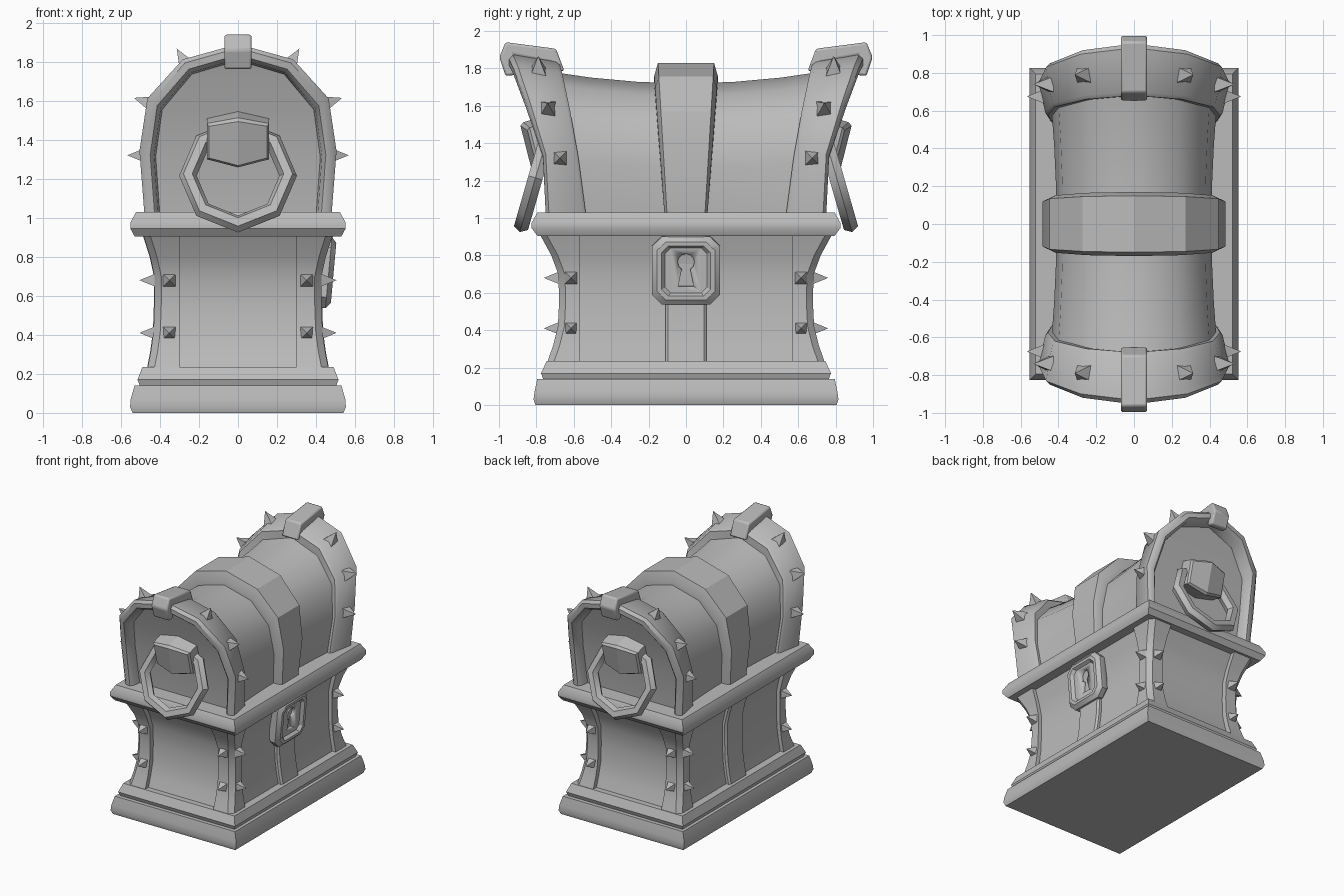
import bpy, bmesh
from math import pi, sin, cos, radians
from mathutils import Matrix, Vector

if "Cube" in bpy.data.objects:
    bpy.data.objects.remove(bpy.data.objects["Cube"])

grey = bpy.data.materials.new("plain_grey")
grey.use_nodes = True
grey.diffuse_color = (0.5, 0.5, 0.5, 1)
grey.node_tree.nodes["Principled BSDF"].inputs["Base Color"].default_value = (0.5, 0.5, 0.5, 1)


def finish(name, bm, matrix=None, angle=32, bevel=0):
    """Turn a bmesh into a shaded, coloured object."""
    if matrix:
        bm.transform(matrix)
    bmesh.ops.recalc_face_normals(bm, faces=bm.faces[:])
    mesh = bpy.data.meshes.new(name)
    bm.to_mesh(mesh)
    bm.free()
    mesh.materials.append(grey)
    obj = bpy.data.objects.new(name, mesh)
    bpy.context.collection.objects.link(obj)
    bpy.ops.object.select_all(action='DESELECT')
    obj.select_set(True)
    bpy.context.view_layer.objects.active = obj
    bpy.ops.object.shade_smooth_by_angle(angle=radians(angle))
    if bevel:
        mod = obj.modifiers.new("soft_edges", 'BEVEL')
        mod.width, mod.segments = bevel, 2
    return obj


def loft(name, rings, matrix=None, angle=32, bevel=0):
    """Skin closed rings of points and cap both ends with strips."""
    bm = bmesh.new()
    rows = [[bm.verts.new(p) for p in ring] for ring in rings]
    n = len(rows[0])
    for a, b in zip(rows, rows[1:]):
        for i in range(n):
            j = (i + 1) % n
            bm.faces.new((a[i], a[j], b[j], b[i]))
    for row in (rows[0], rows[-1]):
        for i in range((n - 1) // 2):
            ids = dict.fromkeys((i, i + 1, n - 2 - i, n - 1 - i))
            bm.faces.new([row[k] for k in ids])
    return finish(name, bm, matrix, angle, bevel)


def rect(x, y, z):
    return [(x, y, z), (-x, y, z), (-x, -y, z), (x, -y, z)]


def turn(k):
    return Matrix.Rotation(k * pi, 4, 'Z')


# Plinth and rim slabs
loft("base_plinth", [rect(.54, .805, 0), rect(.553, .815, .03), rect(.55, .81, .07),
                     rect(.53, .795, .14)])
loft("base_step", [rect(.5, .76, .13), rect(.515, .775, .17), rect(.49, .745, .235)])
loft("rim_band", [rect(.53, .795, .905), rect(.552, .825, .945), rect(.552, .825, .975),
                  rect(.522, .795, 1.03)])

# Waisted lower body: height, half width, half depth of the corner posts
waist = [(.22, .465, .745), (.32, .446, .71), (.42, .433, .685), (.56, .428, .678),
         (.7, .428, .683), (.8, .45, .72), (.91, .485, .78)]
loft("lower_body", [rect(X - .03, Y - .04, z) for z, X, Y in waist])

# Corner posts with a chamfered outer edge
c = .035
for sx in (1, -1):
    for sy in (1, -1):
        loft("corner_post", [[(sx * x, sy * y, z) for x, y in
             ((.3, .57), (X, .57), (X, Y - c), (X - c, Y), (.3, Y))] for z, X, Y in waist])

# Straps down the long sides
for k in (0, 1):
    loft("lower_strap", [[(X - .06, .11, z), (X - .01, .11, z), (X + .003, .095, z),
                          (X + .003, -.095, z), (X - .01, -.11, z), (X - .06, -.11, z)]
                         for z, X, Y in waist], turn(k))

# Half arch: width share, height share, inner and outer depth of the flared end frame
half = [(.95, 0, .535, .75), (1, .37, .575, .765), (.92, .68, .62, .85),
        (.56, .91, .66, .92), (0, 1, .68, .955)]
arch = half + [(-a, h, i, o) for a, h, i, o in half[-2::-1]]

# Lid barrel, sagging toward the middle, with leaning end panels
barrel = []
for s in (-1, -.85, -.6, -.3, 0, .3, .6, .85, 1):
    w, h = .41 + .035 * s * s, .71 + .085 * s * s
    barrel.append([(a * w, s * (i + .6 * (o - i)), 1.01 + h * t) for a, t, i, o in arch])
loft("lid_barrel", barrel, angle=50)

# End frames swept over the arch: inward offset and position across the depth
section = [(.11, 0), (.05, 0), (.035, .08), (.004, .8), (0, .92), (.02, 1), (.055, 1),
           (.075, .9), (.085, .55), (.11, .5)]
for k in (0, 1):
    loft("lid_end_frame", [[(a * (.505 - d), i + (o - i) * u, 1.02 + t * (.87 - d))
                            for d, u in section] for a, t, i, o in arch], turn(k), angle=40)

# Middle strap over the lid
strap = []
for (a, t, i, o) in arch:
    y = .115 + .055 * t
    strap.append([(a * w, s * y, 1.02 + t * h) for w, h, s in
                  ((.4, .69, 1), (.45, .74, 1), (.485, .81, .88),
                   (.485, .81, -.88), (.45, .74, -1), (.4, .69, -1))])
loft("lid_strap", strap, angle=28)

# Clips hooked over the top of each end frame
hook = [(.65, 1.785), (.695, 1.905), (.965, 1.94), (.998, 1.86), (.965, 1.76),
        (.91, 1.765), (.92, 1.83), (.92, 1.87), (.72, 1.83), (.7, 1.785)]
for k in (0, 1):
    loft("top_clip", [[(x, y, z) for y, z in hook] for x in (-.07, .07)], turn(k), bevel=.012)

# Handles: a ridged mount and an eight-sided ring hanging outward
hexagon = [(.16, .09), (0, .125), (-.16, .09), (-.16, -.09), (0, -.125), (.16, -.09)]
for k in (0, 1):
    place = turn(k) @ Matrix.Translation((0, -.74, 1.41)) @ Matrix.Rotation(.25, 4, 'X')
    loft("handle_mount", [[(x, .06, z * 1.08) for x, z in hexagon],
                          [(x, -.075 if x else -.1, z * 1.05) for x, z in hexagon],
                          [(x * .93, -.09 if x else -.12, z * .93) for x, z in hexagon]],
         place, angle=20)
    rings = []
    for j in range(9):
        a = j * pi / 4
        rings.append([((.257 + .045 * cos(b)) * cos(a), .045 * sin(b),
                       (.257 + .045 * cos(b)) * sin(a)) for b in [m * pi / 3 for m in range(6)]])
    ring = loft("handle_ring", rings, turn(k) @ Matrix.Translation((0, -.805, 1.215))
                @ Matrix.Rotation(-.28, 4, 'X'), angle=40)


# Pyramid studs
def spike(pos, direction):
    bm = bmesh.new()
    bmesh.ops.create_cone(bm, cap_ends=True, segments=4, radius1=.058, radius2=0, depth=.1,
                          matrix=Matrix.Translation((0, 0, .027)) @ Matrix.Rotation(pi / 4, 4, 'Z'))
    face = Vector(direction).to_track_quat('Z', 'Y').to_matrix().to_4x4()
    finish("spike", bm, Matrix.Translation(pos) @ face)


for sx in (1, -1):
    for sy in (1, -1):
        for z in (.41, .68):
            spike((sx * .428, sy * .615, z), (sx, 0, 0))
            spike((sx * .352, sy * .683, z), (0, sy, 0))
        for x, y, z, dx, dz in ((.49, .675, 1.32, 1, 0), (.46, .74, 1.59, .9, .3),
                                (.275, .79, 1.8, .5, .85)):
            spike((sx * x, sy * y, z), (sx * dx, 0, dz))


# Lock plate: raised octagonal border around a sunken panel
def octagon(w, h, cut, x):
    return [(x, w, h - cut), (x, w - cut, h), (x, cut - w, h), (x, -w, h - cut),
            (x, -w, cut - h), (x, cut - w, -h), (x, w - cut, -h), (x, w, cut - h)]


tilt = Matrix.Translation((.455, 0, .72)) @ Matrix.Rotation(.09, 4, 'Y')
lock = loft("lock_plate", [octagon(.165, .165, .05, -.06), octagon(.183, .183, .055, -.03),
                           octagon(.183, .183, .055, .01), octagon(.155, .155, .045, .035),
                           octagon(.13, .135, .035, .035), octagon(.112, .12, .03, .012)], tilt)

# Keyhole cut into the panel
key = [(.045 * sin(a), .045 + .045 * cos(a)) for a in [radians(-150 + 30 * m) for m in range(11)]]
key += [(.042, -.085), (-.042, -.085)]
bm = bmesh.new()
face = bm.faces.new([bm.verts.new((-.015, y, z)) for y, z in key])
out = bmesh.ops.extrude_face_region(bm, geom=[face])
bmesh.ops.translate(bm, vec=(.08, 0, 0),
                    verts=[g for g in out["geom"] if isinstance(g, bmesh.types.BMVert)])
cutter = finish("keyhole_cutter", bm, tilt)
cut = lock.modifiers.new("keyhole", 'BOOLEAN')
cut.object, cut.operation, cut.solver = cutter, 'DIFFERENCE', 'EXACT'
bpy.context.view_layer.objects.active = lock
bpy.ops.object.modifier_apply(modifier=cut.name)
bpy.data.objects.remove(cutter)
